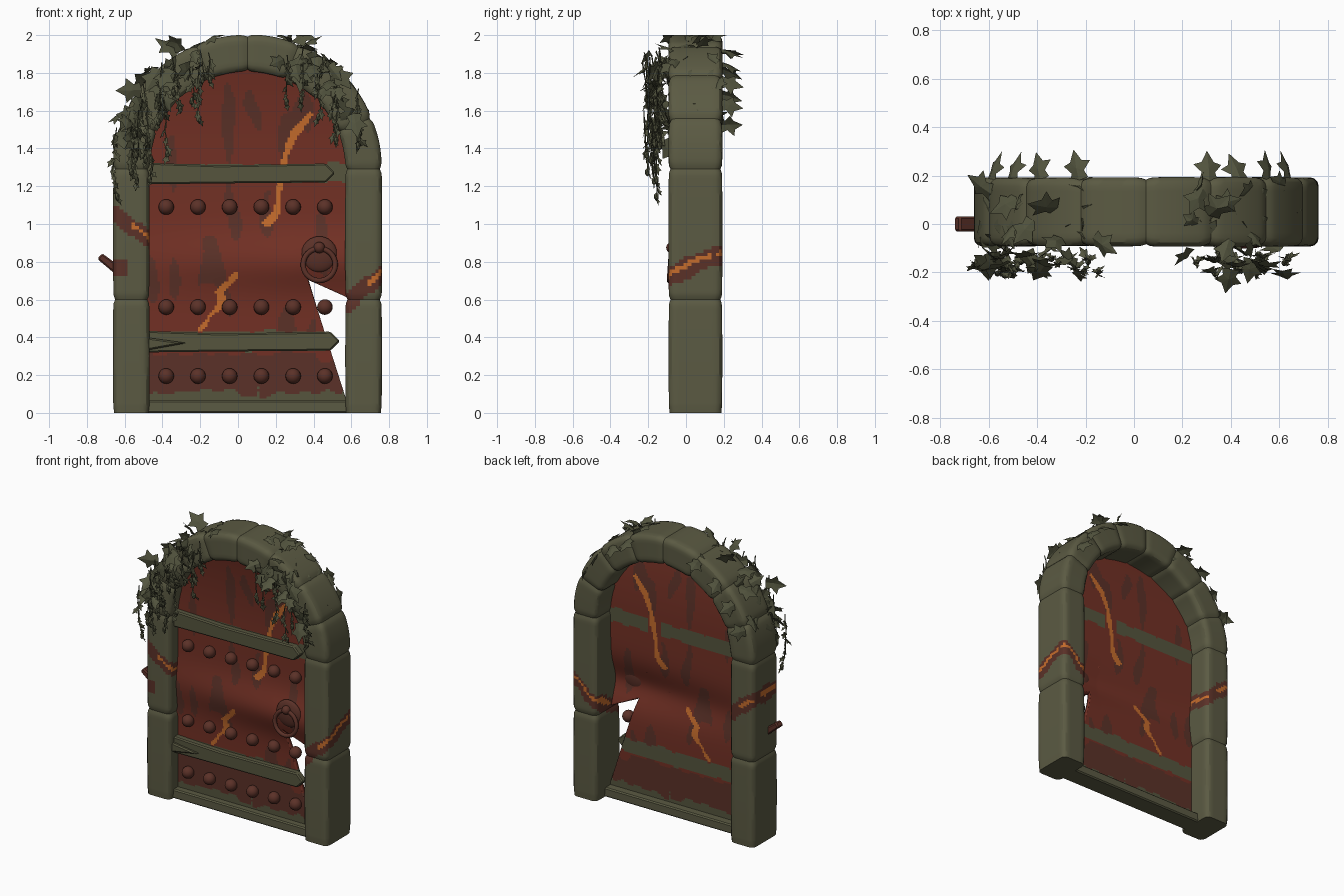
import bpy, bmesh, math, random
from mathutils import Vector, noise

if "Cube" in bpy.data.objects:
    bpy.data.objects.remove(bpy.data.objects["Cube"])

random.seed(4)
CX, H, R = 0.05, 1.29, 0.615          # arch centre x, spring height, centreline radius
LEN = 2 * H + math.pi * R


def mat(name, rgb):
    m = bpy.data.materials.new(name)
    m.diffuse_color = (*rgb, 1)
    m.use_nodes = True
    m.node_tree.nodes["Principled BSDF"].inputs["Base Color"].default_value = m.diffuse_color
    return m


STONE = mat("mossy stone", (0.105, 0.103, 0.056))
RED = mat("door red", (0.17, 0.030, 0.018))
BROWN = mat("rust brown", (0.105, 0.031, 0.021))
ORANGE = mat("glowing orange", (0.56, 0.15, 0.025))
LEAF = mat("leaf green", (0.085, 0.088, 0.048))
BAND = mat("mossy band", (0.092, 0.090, 0.048))


def finish(bm, name, mats, angle=35):
    me = bpy.data.meshes.new(name)
    bm.to_mesh(me)
    bm.free()
    ob = bpy.data.objects.new(name, me)
    bpy.context.collection.objects.link(ob)
    for m in mats:
        me.materials.append(m)
    bpy.ops.object.select_all(action='DESELECT')
    ob.select_set(True)
    bpy.context.view_layer.objects.active = ob
    if angle:
        bpy.ops.object.shade_smooth_by_angle(angle=math.radians(angle))
    return ob


def nz(x, y, z, f):
    return noise.noise(Vector((x, y, z)) * f)


def line_dist(x, z, pts):
    best = 9
    for (ax, az), (bx, bz) in zip(pts, pts[1:]):
        dx, dz = bx - ax, bz - az
        t = max(0, min(1, ((x - ax) * dx + (z - az) * dz) / (dx * dx + dz * dz)))
        best = min(best, math.hypot(x - ax - t * dx, z - az - t * dz))
    return best


# --- stone frame: rounded section swept up, over the arch and down, pinched at joints
def path(s):
    if s <= H:
        return Vector((CX - R, 0, s)), Vector((-1, 0, 0))
    if s >= LEN - H:
        return Vector((CX + R, 0, LEN - s)), Vector((1, 0, 0))
    a = math.pi - (s - H) / R
    o = Vector((math.cos(a), 0, math.sin(a)))
    return Vector((CX, 0, H)) + o * R, o


def section(hw, hd, r):
    corners = []
    for k, (sx, sy) in enumerate(((1, 1), (-1, 1), (-1, -1), (1, -1))):
        for i in range(4):
            a = math.pi / 2 * (k + i / 3)
            corners.append((sx * (hw - r) + r * math.cos(a), sy * (hd - r) + r * math.sin(a)))
    pts = []
    for i, p in enumerate(corners):
        q = corners[(i + 1) % len(corners)]
        n = max(1, round(math.dist(p, q) / 0.022))
        pts += [(p[0] + (q[0] - p[0]) * j / n, p[1] + (q[1] - p[1]) * j / n) for j in range(n)]
    return pts


SEC = section(0.097, 0.142, 0.035)
joints = [0, 0.6, H] + [H + math.pi * R * k / 8 for k in range(1, 9)] + [LEN - 0.6, LEN]
stations = []
for a, b in zip(joints, joints[1:]):
    n = math.ceil((b - a) / 0.018)
    size = random.uniform(0.97, 1.0)
    for i in range(n + (b == LEN)):
        t = i / n
        pinch = 0.9 if i == 0 else 0.975 if i in (1, n - 1) else 1
        if a == 0 and i == 0 or b == LEN and i == n:
            pinch = 0.97
        stations.append((a + (b - a) * t, pinch * (size + 0.025 * math.sin(math.pi * t))))
bm = bmesh.new()
rings = []
for s, k in stations:
    p, o = path(s)
    k2 = 1 - (1 - k) * 0.6
    rings.append([bm.verts.new(p + o * (u * k) + Vector((0, 0.05 + v * k2, 0))) for u, v in SEC])
for r0, r1 in zip(rings, rings[1:]):
    for i in range(len(SEC)):
        j = (i + 1) % len(SEC)
        bm.faces.new((r0[i], r0[j], r1[j], r1[i]))
bm.faces.new(rings[0])
bm.faces.new(rings[-1])
bmesh.ops.recalc_face_normals(bm, faces=bm.faces)
# painted fissures on both pillars
for f in bm.faces:
    x, y, z = f.calc_center_median()
    w = 0.03 * nz(x, y, z, 9)
    if x < 0:
        d = z - (0.92 - 0.7 * (x + 0.47)) + w
        brown = -0.06 < d < 0.045 or (x < -0.59 and y < -0.05 and 0.73 < z < 0.81)
    else:
        d = z - (0.59 + 0.8 * (x - 0.57) + 0.45 * (y + 0.09)) + w
        brown = -0.075 < d < 0.035
    if z < 1.15 and brown:
        f.material_index = 2 if abs(d) < 0.014 and nz(x, y, z, 6) > -0.2 else 1
finish(bm, "stone_arch_frame", (STONE, BROWN, ORANGE), 30)


# --- buckled door sheet, torn open at the lower right
def door_y(x, z):
    side = max(0, min(1, (x + 0.5) / 0.8))
    bulge = -0.055 * math.exp(-((z - 0.8) / 0.14) ** 2) * (0.35 + 0.65 * side)
    return bulge - 0.05 * max(0, (z - 1.35) / 0.5) ** 2


CRACKS = ([(0.38, 1.58), (0.30, 1.48), (0.25, 1.36), (0.22, 1.2), (0.2, 1.05), (0.15, 1.01)],
          [(-0.01, 0.73), (-0.1, 0.64), (-0.08, 0.59), (-0.15, 0.51), (-0.2, 0.44)])
A, B, C = Vector((0.37, 0, 0.705)), Vector((0.57, 0, 0.615)), Vector((0.57, 0, 0.08))
bm = bmesh.new()
NX, NZ = 88, 142
grid = [[bm.verts.new((-0.5 + 1.1 * i / NX, 0, 0.05 + 1.8 * j / NZ)) for i in range(NX + 1)]
        for j in range(NZ + 1)]
for j in range(NZ):
    for i in range(NX):
        bm.faces.new((grid[j][i], grid[j][i + 1], grid[j + 1][i + 1], grid[j + 1][i]))
for p, q in ((A, B), (A, C)):
    n = (q - p).cross(Vector((0, 1, 0)))
    bmesh.ops.bisect_plane(bm, geom=bm.verts[:] + bm.edges[:] + bm.faces[:], plane_co=p, plane_no=n)
kill = []
for f in bm.faces:
    x, _, z = f.calc_center_median()
    edge_x = C.x + (A.x - C.x) * (z - C.z) / (A.z - C.z)
    edge_z = A.z + (B.z - A.z) * (x - A.x) / (B.x - A.x)
    outside_arch = z > H and math.hypot(x - CX, z - H) > 0.555
    if outside_arch or (x > edge_x and z < edge_z):
        kill.append(f)
bmesh.ops.delete(bm, geom=kill, context='FACES')
for f in bm.faces:
    x, _, z = f.calc_center_median()
    n1, n2 = nz(x, 0, z, 9), nz(x * 2, 3, z * 0.7, 5)
    crack = min(line_dist(x, z, c) for c in CRACKS)
    if crack < 0.016 + 0.016 * n1:
        f.material_index = 2
    elif z < 0.11 + 0.07 * n1 or (abs(z - 1.27) < 0.05 + 0.02 * n1 and abs(x - 0.22) > 0.05) \
            or abs(z - 0.38) < 0.05 + 0.02 * n1:
        f.material_index = 3
    elif z < 0.3 + 0.06 * n1 or n2 > 0.3 or line_dist(x, z, [(-0.15, 0.9), (-0.1, 0.72)]) < 0.04:
        f.material_index = 1
for v in bm.verts:
    v.co.y = door_y(v.co.x, v.co.z)
door = finish(bm, "door_panel", (RED, BROWN, ORANGE, BAND))
mod = door.modifiers.new("thickness", 'SOLIDIFY')
mod.thickness = 0.03
mod.offset = -1


# --- pointed straps, loose splinter and sill
def plate(name, pts, y0, y1, m):
    bm = bmesh.new()
    f = bm.faces.new([bm.verts.new((x, y0, z)) for x, z in pts])
    g = bmesh.ops.extrude_face_region(bm, geom=[f])['geom']
    bmesh.ops.translate(bm, vec=(0, y1 - y0, 0), verts=[v for v in g if isinstance(v, bmesh.types.BMVert)])
    bmesh.ops.recalc_face_normals(bm, faces=bm.faces)
    bmesh.ops.bevel(bm, geom=bm.edges[:], offset=0.008, segments=1, affect='EDGES')
    return finish(bm, name, (m,), 20)


for name, z, tip in (("upper_strap", 1.27, 0.515), ("lower_strap", 0.38, 0.54)):
    plate(name, [(-0.5, z - 0.06), (-0.1, z - 0.055), (tip - 0.05, z - 0.05), (tip, z),
                 (tip - 0.05, z + 0.05), (-0.1, z + 0.04), (-0.5, z + 0.055)], -0.045, 0.005, BAND)
plate("strap_splinter", [(-0.49, 0.33), (-0.27, 0.37), (-0.49, 0.40)], -0.065, -0.03, BAND)
plate("broken_latch", [(-0.745, 0.815), (-0.62, 0.71), (-0.59, 0.75), (-0.72, 0.845)], -0.03, 0.03, BROWN)
plate("door_sill", [(-0.5, 0.0), (0.6, 0.0), (0.6, 0.065), (-0.5, 0.065)], -0.05, 0.09, STONE)

# --- rows of rivets
bm = bmesh.new()
for z in (0.195, 0.56, 1.09):
    for i in range(6):
        r = bmesh.ops.create_uvsphere(bm, u_segments=16, v_segments=10, radius=0.041)
        bmesh.ops.translate(bm, vec=(-0.38 + 0.168 * i, -0.015, z), verts=r['verts'])
finish(bm, "rivets", (BROWN,), 40)

# --- ring handle
bpy.ops.mesh.primitive_uv_sphere_add(segments=24, ring_count=12, location=(0.43, -0.045, 0.84))
bpy.context.object.scale = (0.095, 0.03, 0.095)
bpy.context.object.name = "handle_boss"
bpy.ops.mesh.primitive_uv_sphere_add(segments=16, ring_count=10, radius=0.03, location=(0.43, -0.075, 0.875))
bpy.context.object.name = "handle_knob"
bpy.ops.mesh.primitive_torus_add(major_radius=0.085, minor_radius=0.014, major_segments=32,
                                 minor_segments=8, location=(0.43, -0.082, 0.785),
                                 rotation=(math.radians(86), 0, 0))
bpy.context.object.name = "handle_ring"
for n in ("handle_boss", "handle_knob", "handle_ring"):
    bpy.data.objects[n].data.materials.append(BROWN)
    bpy.data.objects[n].data.shade_smooth()

# --- ivy: lobed leaves over the arch and hanging strands
HALF = [(0.3, 0.04), (0.22, 0.28), (0.46, 0.55), (0.2, 0.62)]
OUTLINE = [(0, 0)] + HALF + [(0, 1)] + [(-u, v) for u, v in reversed(HALF)]


def leaf(bm, pos, d, n, size, wide=1.0):
    d = d.normalized()
    s = d.cross(n).normalized()
    n = s.cross(d)
    def put(u, v):
        return bm.verts.new(pos + (s * u * wide + d * v + n * (-0.3 * abs(u) - 0.2 * v * v)) * size)
    c, ring = put(0, 0.4), [put(u, v) for u, v in OUTLINE]
    for i in range(len(ring)):
        bm.faces.new((c, ring[i], ring[(i + 1) % len(ring)]))


def rnd(k):
    return Vector([random.uniform(-k, k) for _ in range(3)])


def strand(bm, start, length):
    n = max(4, int(length / 0.04))
    pts = [start]
    for i in range(n):
        pts.append(pts[-1] + Vector((random.uniform(-.012, .012), random.uniform(-.006, .012), -length / n)))
    rings = [[bm.verts.new(p + Vector((math.cos(a), math.sin(a), 0)) * 0.004) for a in (0, 2.1, 4.2)] for p in pts]
    for r0, r1 in zip(rings, rings[1:]):
        for i in range(3):
            bm.faces.new((r0[i], r0[(i + 1) % 3], r1[(i + 1) % 3], r1[i]))
    for p in pts[1:]:
        leaf(bm, p, Vector((0, 0, -1)) + rnd(0.6), Vector((0, -1, 0)) + rnd(0.8), random.uniform(.04, .075), 0.7)
    bud = bmesh.ops.create_icosphere(bm, subdivisions=1, radius=0.014)['verts']
    for v in bud:
        v.co = pts[-1] + Vector((v.co.x, v.co.y, v.co.z * 1.7))


def arch_point(deg, r, y):
    a = math.radians(deg)
    o = Vector((math.cos(a), 0, math.sin(a)))
    return Vector((CX, y, H)) + o * r, o


for name, lo, hi, count, strands in (("left_ivy", 106, 168, 46, 17), ("right_ivy", 24, 74, 40, 11)):
    bm = bmesh.new()
    for i in range(count):
        front = i % 2
        y = random.uniform(-0.2, -0.1) if front else random.uniform(-0.08, 0.16)
        p, o = arch_point(random.uniform(lo, hi), random.uniform(0.6, 0.71) if front else 0.715, y)
        n = Vector((0, -1, 0.3)) + rnd(0.5) if front else o + rnd(0.35)
        leaf(bm, p, Vector((0, -0.3, -0.7 if front else 0)) + rnd(0.7), n, random.uniform(0.08, 0.15))
    for k in range(4):      # a few leaves reaching over the back
        p, o = arch_point(lo + (hi - lo) * (k + 0.5) / 4, 0.69, 0.18)
        leaf(bm, p, Vector((0, 1, -0.1)) + rnd(0.3), o + rnd(0.2), 0.13)
    for i in range(strands):
        deg = lo + (hi - lo) * (i + random.random()) / strands
        p, o = arch_point(deg, random.uniform(0.59, 0.73), random.uniform(-0.24, -0.13))
        strand(bm, p, random.uniform(0.14, 0.42 if lo > 90 else 0.27))
    for v in bm.verts:      # keep within the overall envelope
        v.co = (max(-0.77, min(0.77, v.co.x)), max(-0.33, min(0.33, v.co.y)), min(2.0, v.co.z))
    finish(bm, name, (LEAF,), 0)
